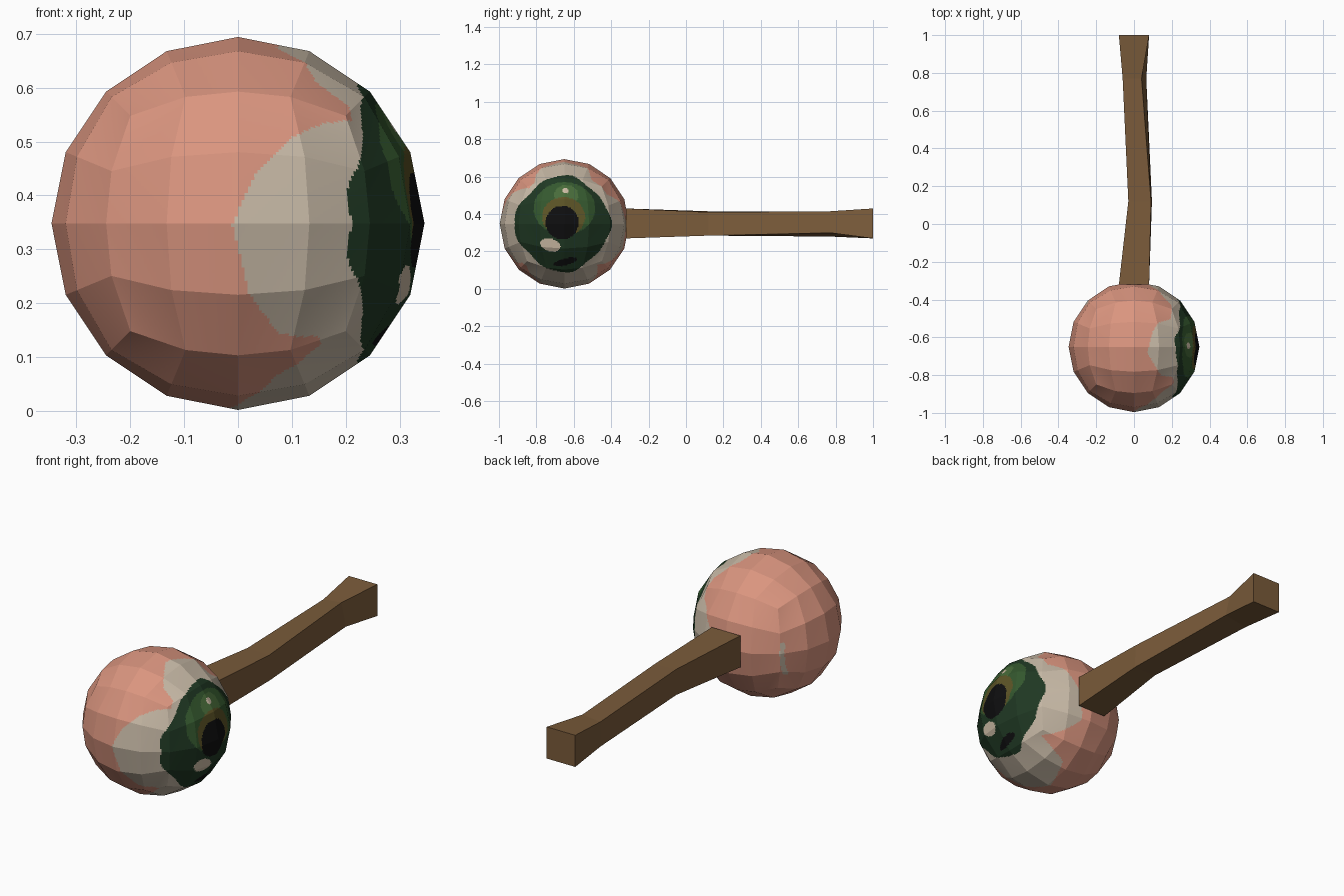
import bpy, bmesh, math
from mathutils import Vector

if "Cube" in bpy.data.objects:
    bpy.data.objects.remove(bpy.data.objects["Cube"])

R = 0.346
CENTER = Vector((0, -0.65, 0.348))


def material(name, srgb):
    lin = [((c / 255 + 0.055) / 1.055) ** 2.4 for c in srgb]
    m = bpy.data.materials.new(name)
    m.diffuse_color = (*lin, 1)
    m.use_nodes = True
    m.node_tree.nodes["Principled BSDF"].inputs["Base Color"].default_value = m.diffuse_color
    return m


def finish(bm, name, mats):
    me = bpy.data.meshes.new(name)
    bm.to_mesh(me)
    bm.free()
    for m in mats:
        me.materials.append(m)
    ob = bpy.data.objects.new(name, me)
    bpy.context.collection.objects.link(ob)
    return ob


eye_mats = [
    material("salmon", (218, 149, 127)),
    material("cream", (198, 184, 165)),
    material("dark_green", (31, 56, 35)),
    material("mid_green", (52, 88, 46)),
    material("light_green", (72, 108, 58)),
    material("olive", (92, 84, 38)),
    material("black", (14, 14, 15)),
    material("highlight", (205, 188, 165)),
]
SALMON, CREAM, DARK, MID, LIGHT, OLIVE, BLACK, GLINT = range(8)

# Edge of the cream area: (angle around x in degrees, x / radius)
EDGE = [(-90, -.05), (-73, .06), (-59, .22), (-48, .46), (-43, .43), (-38, .22),
        (-22, .06), (0, -.03), (15, .09), (29, .29), (38, .46), (45, .62),
        (54, .60), (60, .43), (85, .21), (104, .29), (114, .38), (122, .58),
        (145, .58), (155, .42), (180, .20), (204, .13), (218, .35), (231, .57),
        (242, .11), (270, -.05)]


def cream_edge(a):
    for (a0, v0), (a1, v1) in zip(EDGE, EDGE[1:]):
        if a0 <= a <= a1:
            return v0 + (v1 - v0) * (a - a0) / (a1 - a0)
    return 0


def in_oval(y, z, cy, cz, ry, rz, tilt=0):
    c, s = math.cos(tilt), math.sin(tilt)
    dy, dz = y - cy, z - cz
    return ((dy * c + dz * s) / ry) ** 2 + ((dz * c - dy * s) / rz) ** 2 < 1


# Painted ovals on the +x side, topmost first: colour, y, z, radii, tilt
OVALS = [
    (GLINT, -.645, .525, .016, .014, 0),
    (GLINT, -.725, .235, .056, .034, -.3),
    (BLACK, -.645, .145, .065, .018, .25),
    (BLACK, -.662, .355, .088, .090, 0),
    (OLIVE, -.655, .385, .115, .105, 0),
    (LIGHT, -.64, .50, .065, .055, 0),
    (MID, -.65, .43, .165, .140, 0),
]


def eye_colour(p):
    d = (p - CENTER).normalized()
    if d.x > 0.3:
        for col, *oval in OVALS:
            if in_oval(p.y, p.z, *oval):
                return col
        a = math.atan2(d.z, d.y)
        r = math.hypot(p.y + .66, p.z - CENTER.z)
        if r < .25 + .010 * math.cos(4 * a) + .004 * math.cos(9 * a):
            return DARK
    if -.75 < d.x < -.70 and d.y > 0 and -.35 < d.z < .15:
        return CREAM          # small pale streak beside the handle
    a = math.degrees(math.atan2(d.z, -d.y))
    if a < -90:
        a += 360
    return CREAM if d.x > cream_edge(a) else SALMON


# Eyeball: cube sphere with 4 x 4 flat facets per side
bm = bmesh.new()
bmesh.ops.create_cube(bm, size=2)
bmesh.ops.subdivide_edges(bm, edges=bm.edges[:], cuts=3, use_grid_fill=True)
for v in bm.verts:
    w = Vector([math.tan(c * math.pi / 4) for c in v.co])
    v.co = CENTER + w.normalized() * R
# Split the facets finely (they stay flat) so the colours can follow the outlines
bmesh.ops.subdivide_edges(bm, edges=bm.edges[:], cuts=20, use_grid_fill=True)
for f in bm.faces:
    f.material_index = eye_colour(f.calc_center_median())
    f.smooth = False
finish(bm, "eyeball", eye_mats)

# Handle: bent square bar, flared at both ends (y, then corners as x, z)
SQUARE = [(-.08, .43), (.08, .43), (.08, .27), (-.08, .27)]
SECTIONS = [
    (-.32, SQUARE),
    (.12, [(-.03, .415), (.09, .41), (.095, .285), (-.03, .285)]),
    (.77, [(-.06, .405), (.04, .415), (.065, .30), (-.06, .28)]),
    (1.0, SQUARE),
]
bm = bmesh.new()
rings = [[bm.verts.new((x, y, z)) for x, z in pts] for y, pts in SECTIONS]
for a, b in zip(rings, rings[1:]):
    for i in range(4):
        j = (i + 1) % 4
        bm.faces.new((a[i], a[j], b[j], b[i]))
bm.faces.new(rings[0])
bm.faces.new(rings[-1])
bmesh.ops.recalc_face_normals(bm, faces=bm.faces[:])
finish(bm, "handle", [material("brown_wood", (122, 91, 58))])
